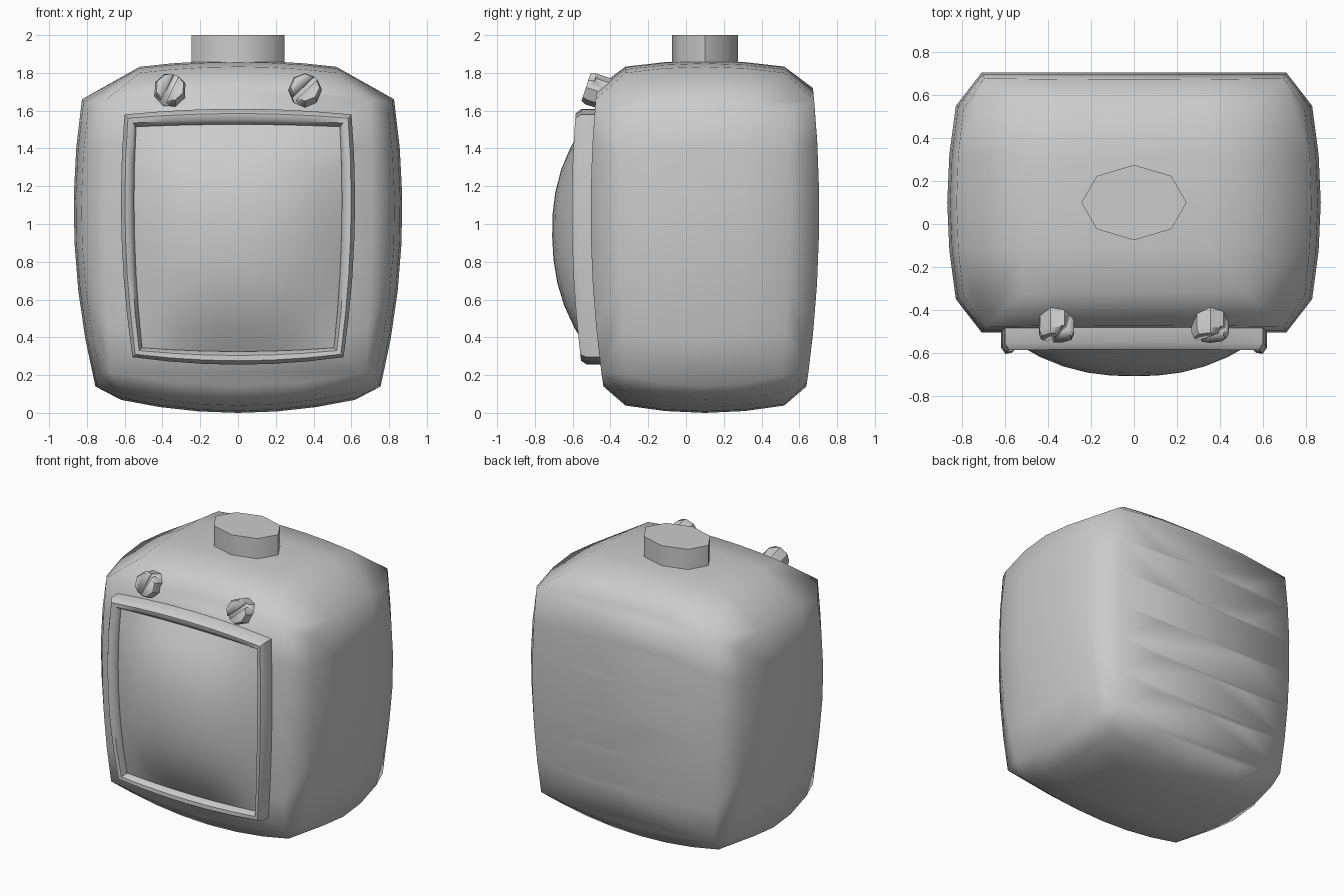
import bpy, bmesh, math
from mathutils import Matrix, Vector

if "Cube" in bpy.data.objects:
    bpy.data.objects.remove(bpy.data.objects["Cube"])


def finish(bm, name, angle, recalc=True):
    if recalc:
        bmesh.ops.recalc_face_normals(bm, faces=bm.faces[:])
    me = bpy.data.meshes.new(name)
    bm.to_mesh(me)
    bm.free()
    for p in me.polygons:
        p.use_smooth = True
    me.set_sharp_from_angle(angle=math.radians(angle))
    ob = bpy.data.objects.new(name, me)
    bpy.context.collection.objects.link(ob)
    return ob


def lerp(a, b, t):
    return a + (b - a) * t


def steps(n):
    return [2 * i / n - 1 for i in range(n + 1)]


def half_depth(z):
    return 0.605 - 0.078 * (z - 1.07) ** 2


def front_y(z):
    return 0.1 - half_depth(z)


# Body: six gently domed panels joined by chamfers (convex hull)
bm = bmesh.new()
for u in steps(4):
    for v in steps(6):
        t = (v + 1) / 2
        # front and back panels
        x = 0.71 * u
        z = lerp(0.14 + 0.15 * x * x, 1.72 - 0.12 * x * x, t)
        for s in (-1, 1):
            bm.verts.new((x - 0.04 * u * (z - 1.08) ** 2, 0.1 + s * half_depth(z), z))
        # side panels
        dy = 0.45 * u
        z = lerp(0.14 + 0.3 * dy * dy, 1.66 - 0.3 * dy * dy, t)
        w = 0.87 - 0.13 * (z - 1.08) ** 2 - 0.2 * dy * dy
        for s in (-1, 1):
            bm.verts.new((s * w, 0.1 + dy * half_depth(z) / 0.605, z))
        # top and bottom panels
        dy = 0.42 * u
        bm.verts.new((0.52 * v, 0.1 + dy, 1.865 - 0.12 * (0.52 * v) ** 2 - 0.18 * dy * dy))
        bm.verts.new((0.62 * v, 0.1 + dy, 0.18 * (0.62 * v) ** 2 + 0.22 * dy * dy))
res = bmesh.ops.convex_hull(bm, input=bm.verts[:])
bmesh.ops.delete(bm, geom=[v for v in bm.verts if not v.link_faces], context='VERTS')
bmesh.ops.join_triangles(bm, faces=bm.faces[:], angle_face_threshold=0.3,
                         angle_shape_threshold=0.8)
finish(bm, "body", 70)


# Front opening outline: f = 0 is the outer rim, f = 1 the inner rim
def opening(u, v, f):
    z = lerp(lerp(0.295, 0.345, f), lerp(1.58, 1.515, f), (v + 1) / 2)
    z += v * (1 - u * u) * (lerp(0.03, 0.012, f) if v > 0 else lerp(0.04, 0.02, f))
    x = u * (lerp(0.62, 0.55, f) - lerp(0.09, 0.07, f) * (z - 1.12) ** 2)
    return x, z


# Screen frame
n = 6
side = steps(n)[:-1]
loop = ([(t, -1) for t in side] + [(1, t) for t in side]
        + [(-t, 1) for t in side] + [(-1, -t) for t in side])
profile = [(0, 0.04), (0, -0.07), (0.3, -0.1), (0.7, -0.095), (1, -0.06), (1, 0.03)]
bm = bmesh.new()
rings = []
for f, dy in profile:
    ring = []
    for u, v in loop:
        x, z = opening(u, v, f)
        ring.append(bm.verts.new((x, front_y(z) + dy, z)))
    rings.append(ring)
m = len(loop)
for a, b in zip(rings, rings[1:] + rings[:1]):
    for i in range(m):
        j = (i + 1) % m
        bm.faces.new((a[i], a[j], b[j], b[i]))
finish(bm, "screen_frame", 50)

# Bulging screen
n = 10
bm = bmesh.new()
grid = []
for v in steps(n):
    row = []
    for u in steps(n):
        x, z = opening(u, v, 1)
        bulge = 0.155 * (1 - abs(u) ** 2.4) * (1 - abs(v) ** 2.4)
        row.append(bm.verts.new((x, front_y(z) - 0.05 - bulge, z)))
    grid.append(row)
for a, b in zip(grid, grid[1:]):
    for i in range(n):
        bm.faces.new((a[i], a[i + 1], b[i + 1], b[i]))
finish(bm, "screen", 60, recalc=False)

# Top cap
bm = bmesh.new()
bmesh.ops.create_cone(bm, cap_ends=True, segments=8, radius1=1, radius2=1, depth=0.2,
                      matrix=Matrix.Rotation(0, 4, 'Z'))
for vert in bm.verts:
    vert.co = (vert.co.x * 0.245, 0.1 + vert.co.y * 0.175, 1.9 + vert.co.z)
finish(bm, "top_cap", 50)

# Slotted knobs, tilted slightly upward
for name, x, turn in (("left_knob", -0.36, 65), ("right_knob", 0.355, 45)):
    axis = Vector((0, -0.95, 0.31)).normalized()
    place = (Matrix.Translation((x, -0.525, 1.722)) @ axis.to_track_quat('Z', 'Y').to_matrix().to_4x4()
             @ Matrix.Rotation(math.radians(turn), 4, 'Z'))
    bm = bmesh.new()
    lo, mid, hi = [[bm.verts.new((r * math.cos(k * math.pi / 4), r * math.sin(k * math.pi / 4), z))
                    for k in range(8)] for r, z in ((0.085, -0.15), (0.087, -0.02), (0.076, 0.005))]
    for a, b in ((lo, mid), (mid, hi)):
        for k in range(8):
            bm.faces.new((a[k], a[(k + 1) % 8], b[(k + 1) % 8], b[k]))
    bm.faces.new(hi)
    bm.faces.new(lo[::-1])
    knob = finish(bm, name, 40)
    knob.matrix_world = place
    bm = bmesh.new()
    bmesh.ops.create_cube(bm, size=1, matrix=Matrix.Diagonal((0.3, 0.03, 0.06, 1)))
    cutter = finish(bm, name + "_slot_cutter", 30)
    cutter.matrix_world = place
    cutter.hide_render = True
    cutter.hide_viewport = True
    mod = knob.modifiers.new("slot", 'BOOLEAN')
    mod.operation = 'DIFFERENCE'
    mod.solver = 'EXACT'
    mod.object = cutter
